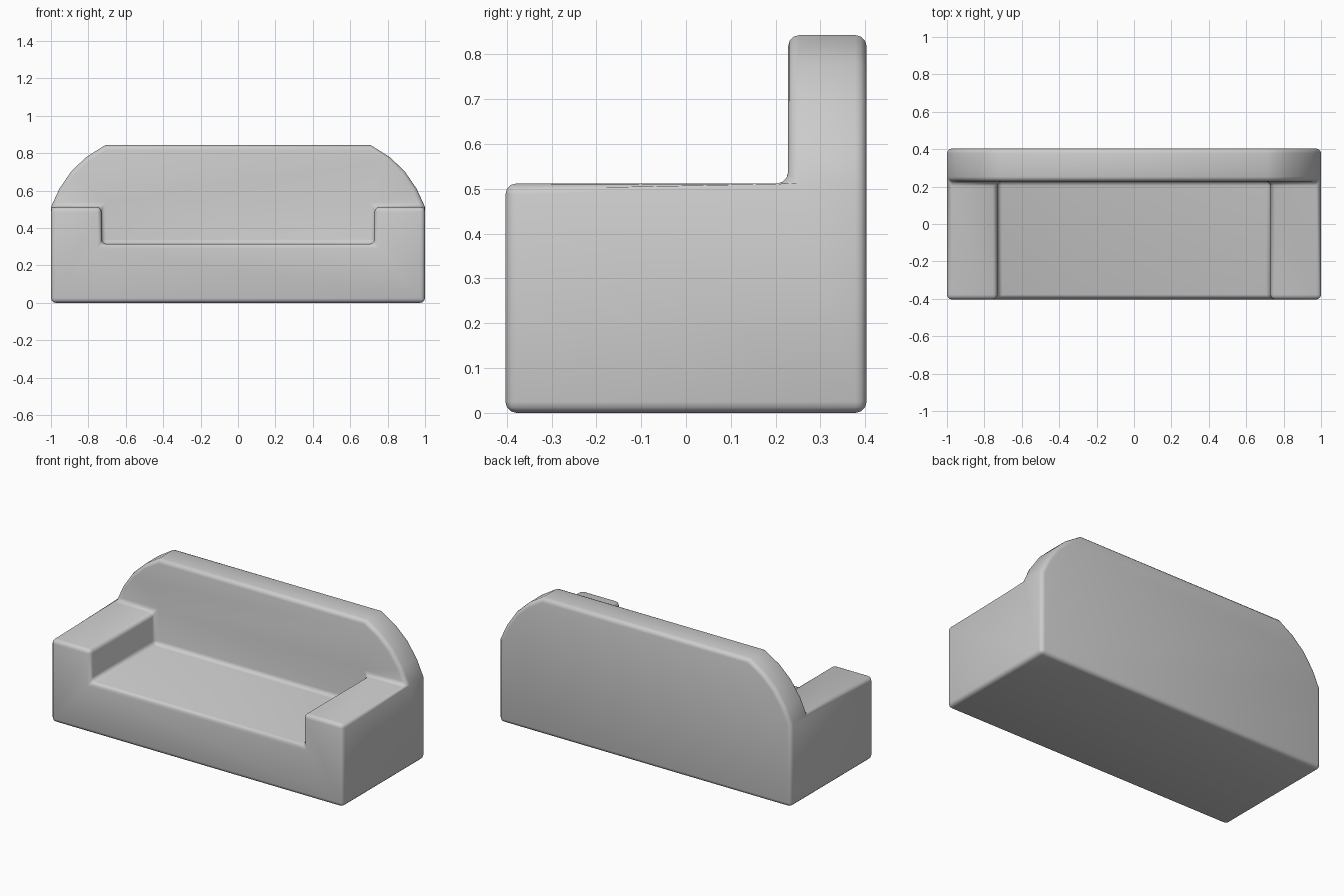
import bpy, bmesh, math

if "Cube" in bpy.data.objects:
    bpy.data.objects.remove(bpy.data.objects["Cube"])


def prism(name, outline, y0, y1):
    """Extrude a front-view (x, z) outline from y0 to y1."""
    bm = bmesh.new()
    face = bm.faces.new([bm.verts.new((x, y0, z)) for x, z in outline])
    new = bmesh.ops.extrude_face_region(bm, geom=[face])["geom"]
    for v in new:
        if isinstance(v, bmesh.types.BMVert):
            v.co.y = y1
    bmesh.ops.recalc_face_normals(bm, faces=bm.faces)
    mesh = bpy.data.meshes.new(name)
    bm.to_mesh(mesh)
    bm.free()
    ob = bpy.data.objects.new(name, mesh)
    bpy.context.collection.objects.link(ob)
    return ob


def mirrored(half):
    """Complete a right-half outline with its mirror image."""
    return half + [(-x, z) for x, z in reversed(half)]


# Seat base with two arms, running into the backrest
sofa = prism("sofa_body", mirrored([(1, 0), (1, 0.512), (0.73, 0.512), (0.73, 0.315)]), -0.403, 0.3)

# Backrest with rounded upper corners
arc = [(1, 0.512), (0.955, 0.61), (0.89, 0.705), (0.81, 0.78), (0.71, 0.843)]
back = prism("backrest", mirrored([(1, 0)] + arc), 0.228, 0.403)

# Join into one upholstered shell
bpy.context.view_layer.objects.active = sofa
sofa.select_set(True)
union = sofa.modifiers.new("union", "BOOLEAN")
union.operation = "UNION"
union.solver = "EXACT"
union.object = back
bpy.ops.object.modifier_apply(modifier=union.name)
bpy.data.objects.remove(back)

# Clean up coplanar faces left by the union
bm = bmesh.new()
bm.from_mesh(sofa.data)
bmesh.ops.remove_doubles(bm, verts=bm.verts, dist=0.0005)
bmesh.ops.dissolve_limit(bm, angle_limit=math.radians(1), verts=bm.verts, edges=bm.edges)
bm.to_mesh(sofa.data)
bm.free()

# Soft padded edges and inner creases
bevel = sofa.modifiers.new("soft_edges", "BEVEL")
bevel.width = 0.025
bevel.segments = 3
bevel.limit_method = "ANGLE"
bevel.angle_limit = math.radians(45)
bpy.ops.object.shade_smooth()
